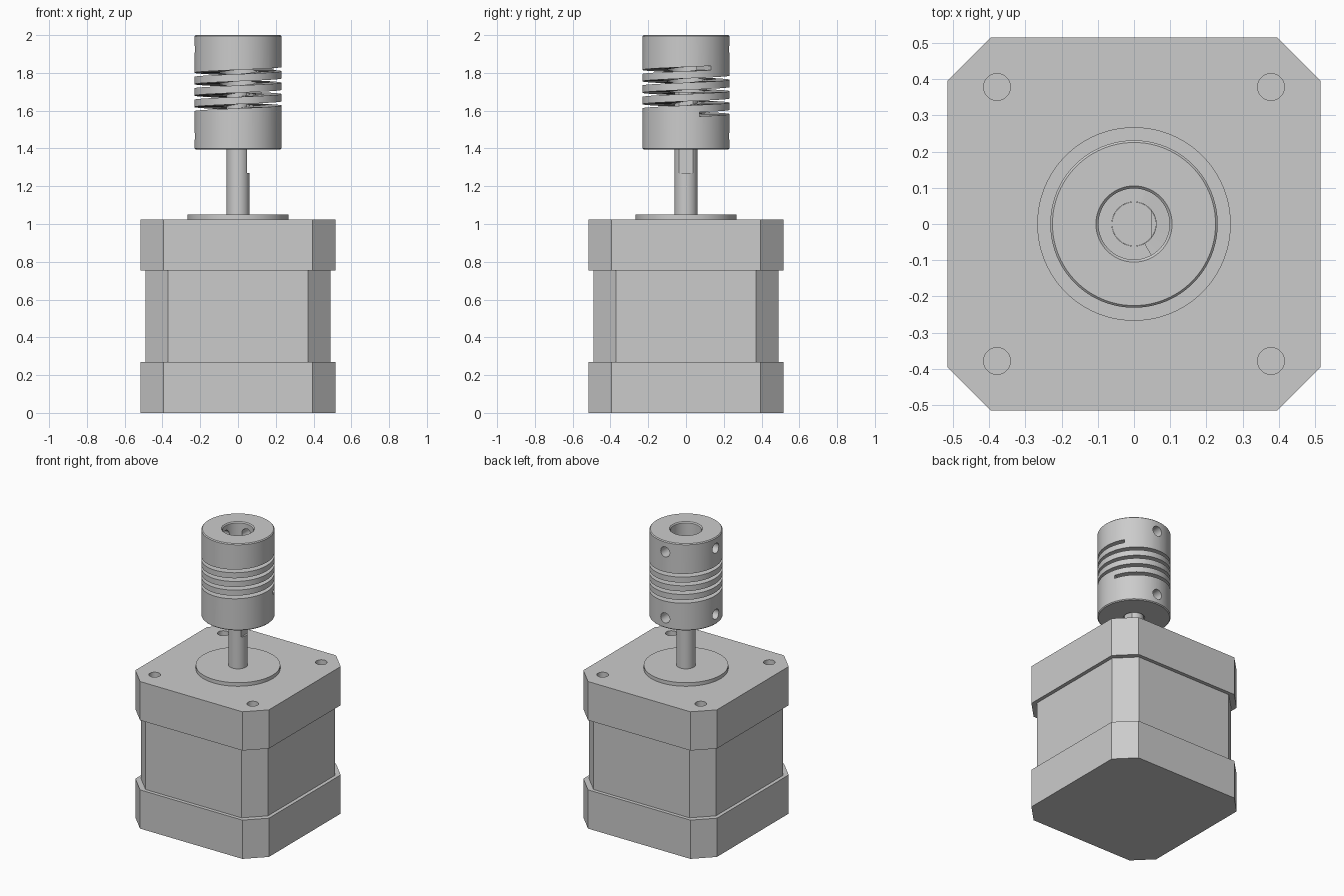
import bpy, bmesh, math
from math import cos, sin, pi, radians

if "Cube" in bpy.data.objects:
    bpy.data.objects.remove(bpy.data.objects["Cube"])

grey = bpy.data.materials.new("plain_grey")
grey.diffuse_color = (0.6, 0.6, 0.6, 1)
grey.use_nodes = True
grey.node_tree.nodes["Principled BSDF"].inputs["Base Color"].default_value = grey.diffuse_color


def finish(name, bm):
    bmesh.ops.recalc_face_normals(bm, faces=bm.faces)
    me = bpy.data.meshes.new(name)
    bm.to_mesh(me)
    bm.free()
    me.materials.append(grey)
    ob = bpy.data.objects.new(name, me)
    bpy.context.collection.objects.link(ob)
    return ob


def prism(name, pts, z0, z1):
    bm = bmesh.new()
    lo = [bm.verts.new((x, y, z0)) for x, y in pts]
    hi = [bm.verts.new((x, y, z1)) for x, y in pts]
    n = len(pts)
    bm.faces.new(lo)
    bm.faces.new(hi)
    for i in range(n):
        j = (i + 1) % n
        bm.faces.new((lo[i], lo[j], hi[j], hi[i]))
    return finish(name, bm)


def circle(r, n=48, cx=0, cy=0):
    return [(cx + r * cos(2 * pi * i / n), cy + r * sin(2 * pi * i / n)) for i in range(n)]


def octagon(half, flat):
    return [(half, -flat), (half, flat), (flat, half), (-flat, half),
            (-half, flat), (-half, -flat), (-flat, -half), (flat, -half)]


def rings(name, sections, closed):
    # skin a row of equal closed sections, either looped or capped at the ends
    bm = bmesh.new()
    vs = [[bm.verts.new(p) for p in s] for s in sections]
    m, k = len(vs), len(vs[0])
    for i in range(m if closed else m - 1):
        a, b = vs[i], vs[(i + 1) % m]
        for j in range(k):
            bm.faces.new((a[j], a[(j + 1) % k], b[(j + 1) % k], b[j]))
    if not closed:
        bm.faces.new(vs[0])
        bm.faces.new(vs[-1])
    return finish(name, bm)


def cut(ob, cutters):
    for c in cutters:
        c.hide_render = True
        mod = ob.modifiers.new("cut", 'BOOLEAN')
        mod.operation, mod.solver, mod.object = 'DIFFERENCE', 'EXACT', c
    dg = bpy.context.evaluated_depsgraph_get()
    me = bpy.data.meshes.new_from_object(ob.evaluated_get(dg))
    ob.modifiers.clear()
    ob.data = me
    for c in cutters:
        bpy.data.objects.remove(c)


def smooth(ob):
    bpy.ops.object.select_all(action='DESELECT')
    ob.select_set(True)
    bpy.context.view_layer.objects.active = ob
    bpy.ops.object.shade_smooth_by_angle(angle=radians(30))


# motor: two end caps with a slightly narrower core
prism("motor_bottom_cap", octagon(0.515, 0.395), 0, 0.27)
prism("motor_core", octagon(0.49, 0.37), 0.27, 0.755)
cap = prism("motor_top_cap", octagon(0.515, 0.395), 0.755, 1.025)
cut(cap, [prism("hole_cutter", circle(0.037, 32, sx * 0.378, sy * 0.378), 0.915, 1.1)
          for sx in (-1, 1) for sy in (-1, 1)])
smooth(cap)

# raised pilot disc on the motor face
smooth(prism("pilot_disc", circle(0.267, 96), 1.025, 1.05))

# shaft with a flat on the +x side
shaft = prism("motor_shaft", circle(0.0605, 64), 1.04, 1.698)
cut(shaft, [prism("flat_cutter", [(0.048, -0.1), (0.2, -0.1), (0.2, 0.1), (0.048, 0.1)], 1.27, 1.8)])
smooth(shaft)

# flexible coupler: stepped bore, chamfered rims
profile = [(0.225, 1.395), (0.231, 1.401), (0.231, 1.994), (0.225, 2.0), (0.105, 2.0),
           (0.098, 1.993), (0.098, 1.70), (0.061, 1.70), (0.061, 1.402), (0.068, 1.395)]
N = 96
coupler = rings("flexible_coupler",
                [[(r * cos(2 * pi * i / N), r * sin(2 * pi * i / N), z) for r, z in profile]
                 for i in range(N)], True)

# helical slot
a0, a1, steps = radians(18), radians(35 + 1440), 290
slot = []
for i in range(steps + 1):
    a = a0 + (a1 - a0) * i / steps
    z = 1.578 + 0.0605 * a / (2 * pi)
    slot.append([(r * cos(a), r * sin(a), z + h)
                 for r, h in ((0.05, -0.011), (0.26, -0.011), (0.26, 0.011), (0.05, 0.011))])
cutters = [rings("slot_cutter", slot, False)]

# set screw holes on the back and left sides, at both ends
for z in (1.465, 1.925):
    for along_y in (True, False):
        secs = []
        for d in (0.03, 0.3):
            secs.append([(u, d, z + w) if along_y else (-d, u, z + w) for u, w in circle(0.035, 32)])
        cutters.append(rings("screw_cutter", secs, False))
cut(coupler, cutters)
smooth(coupler)
